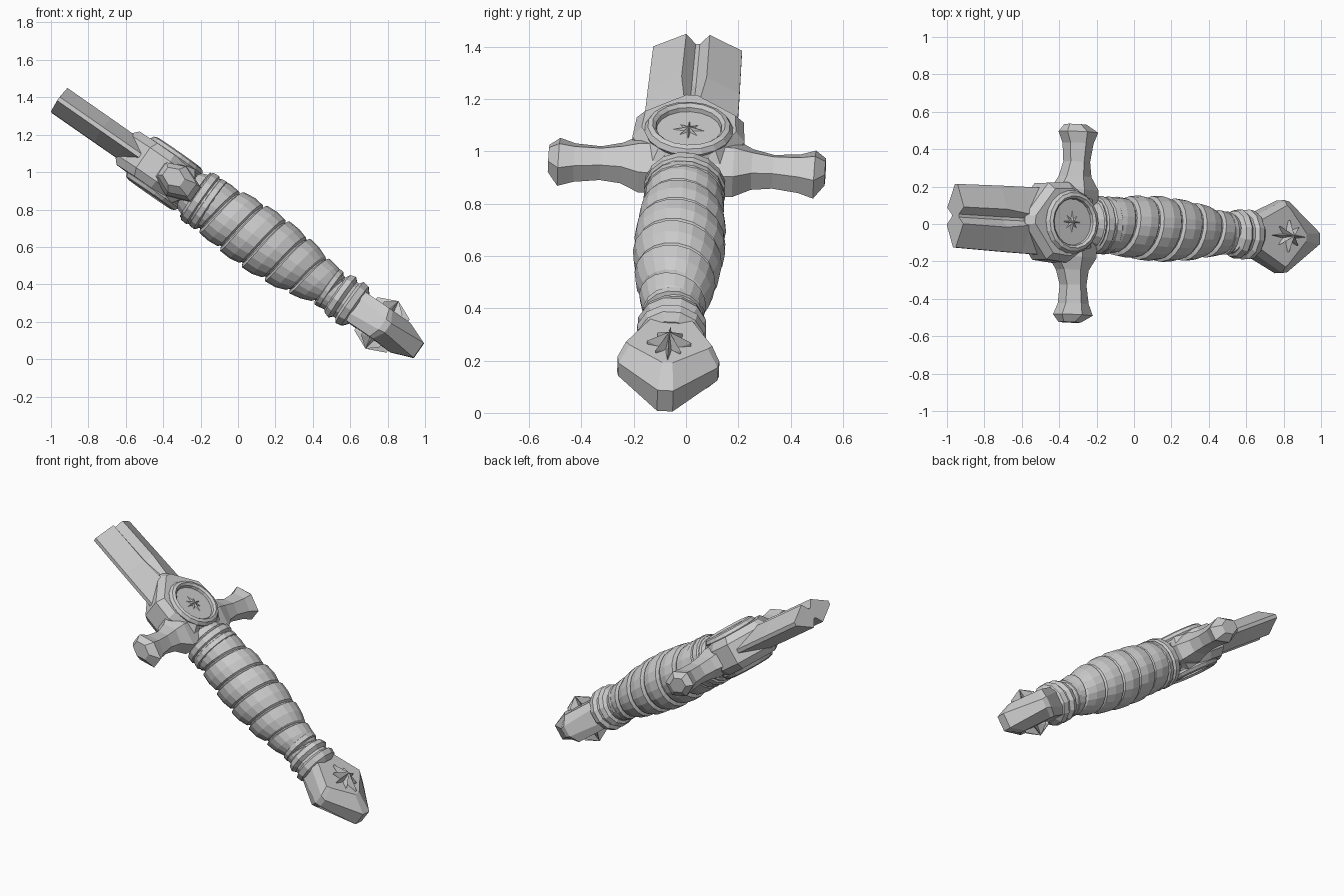
import bpy, bmesh, math
from mathutils import Vector, Matrix

if "Cube" in bpy.data.objects:
    bpy.data.objects.remove(bpy.data.objects["Cube"])

# Dagger frame: t = along axis towards blade, v = across guard, h = thickness
U = Vector((-.819, .053, .570)).normalized()
V = Vector((-.03, -1, .05))
V = (V - U * V.dot(U)).normalized()
W = U.cross(V)
FRAME = Matrix.Translation((-.394, .008, .993)) @ Matrix((U, V, W)).transposed().to_4x4()


def finish(name, bm):
    bmesh.ops.remove_doubles(bm, verts=bm.verts, dist=1e-4)
    bmesh.ops.recalc_face_normals(bm, faces=bm.faces)
    me = bpy.data.meshes.new(name)
    bm.to_mesh(me)
    bm.free()
    ob = bpy.data.objects.new(name, me)
    ob.matrix_world = FRAME
    bpy.context.collection.objects.link(ob)
    return ob


def loft(name, loops):
    """Skin a stack of closed loops and cap both ends."""
    bm = bmesh.new()
    rings = [[bm.verts.new(p) for p in lp] for lp in loops]
    n = len(rings[0])
    for a, b in zip(rings, rings[1:]):
        for i in range(n):
            j = (i + 1) % n
            bm.faces.new((a[i], a[j], b[j], b[i]))
    bm.faces.new(rings[0])
    bm.faces.new(rings[-1])
    return finish(name, bm)


def circle(r, n, phase=0):
    return [(r * math.cos(2 * math.pi * (i + phase) / n),
             r * math.sin(2 * math.pi * (i + phase) / n)) for i in range(n)]


def ring_on_grip(name, profile, n=16):
    return loft(name, [[(t, a, b) for a, b in circle(r, n, .5)] for t, r in profile])


def star(name, t, r, rv, base, tip, peak, side):
    """Eight pointed ridged star, with long points along the axis."""
    bm = bmesh.new()
    outer, under = [], []
    for i in range(16):
        a = math.pi * i / 8
        k = .36 if i % 2 else (1 if i % 4 == 0 else .8)
        p = (t + r * k * math.cos(a), rv * k * math.sin(a))
        outer.append(bm.verts.new((*p, side * (base + .008 if i % 2 else tip))))
        under.append(bm.verts.new((*p, side * base)))
    top = bm.verts.new((t, 0, side * peak))
    for i in range(16):
        j = (i + 1) % 16
        bm.faces.new((top, outer[i], outer[j]))
        bm.faces.new((outer[i], under[i], under[j], outer[j]))
    bm.faces.new(under)
    return finish(name, bm)


# Blade stub: two ridges with a central groove that narrows at the guard
def blade_section(t, w, ridge, hh, groove):
    q = [(w, .012), (ridge, hh), (.008, groove)]
    top = q + [(-v, h) for v, h in reversed(q)]
    return [(t, v, h) for v, h in top] + [(t, v, -h) for v, h in reversed(top)]


loft("blade", [blade_section(.0, .18, .02, .08, .078),
               blade_section(.25, .178, .03, .078, .06),
               blade_section(.40, .176, .048, .078, .035),
               blade_section(.685, .17, .045, .078, .033)])

# Arrow-shaped collar holding the blade
half = [(.275, .025), (.13, .205), (.0, .215), (-.16, .13)]


def collar_loop(scale, h):
    pts = half + [(t, -v) for t, v in reversed(half)]
    return [(.03 + (t - .03) * scale, v * scale, h) for t, v in pts]


loft("guard_collar", [collar_loop(.84, -.108), collar_loop(1, -.065),
                      collar_loop(1, .065), collar_loop(.84, .108)])

# Cross guard with waisted arms and flared tips
arm = [(.53, -.08, .055, .05), (.49, -.1, .1, .085), (.43, -.1, .075, .075),
       (.33, -.095, .063, .07), (.25, -.087, .08, .078), (.18, -.085, .125, .095)]


def arm_loop(v, tc, tw, hh):
    return [(tc + tw, v, .5 * hh), (tc, v, hh), (tc - tw, v, .5 * hh),
            (tc - tw, v, -.5 * hh), (tc, v, -hh), (tc + tw, v, -.5 * hh)]


loft("cross_guard", [arm_loop(*a) for a in arm]
     + [arm_loop(-v, *rest) for v, *rest in reversed(arm)])

# Medallions, stars inside them and stars on the pommel, on both faces
rim = [(.15, .03), (.165, .06), (.172, .085), (.165, .098), (.17, .11), (.158, .13),
       (.14, .137), (.127, .125), (.12, .09), (.02, .086)]
for side, label in ((1, "upper"), (-1, "lower")):
    loft(label + "_medallion", [[(a, b, side * h) for a, b in circle(r, 18)] for r, h in rim])
    star(label + "_medallion_star", 0, .10, .10, .08, .097, .125, side)
    star(label + "_pommel_star", -1.42, .105, .085, .08, .108, .155, side)

# Grip: strap wound in a helix, each turn a shallow overlapping step
GRIP = [(-.20, .135), (-.36, .148), (-.50, .163), (-.66, .168), (-.85, .15),
        (-1.0, .12), (-1.10, .10), (-1.2, .095)]


def grip_radius(t):
    for (t0, r0), (t1, r1) in zip(GRIP, GRIP[1:]):
        if t >= t1:
            return r0 + (r1 - r0) * (t0 - t) / (t0 - t1)
    return GRIP[-1][1]


def wound_grip(n=20, pitch=.145):
    loops = []
    for turn in range(-1, 8):
        for f, d in ((0, -.014), (.06, .008), (.5, .009), (.88, -.002), (.95, -.014)):
            loop = []
            for i in range(n + 1):
                t = -.22 - pitch * (turn + f + i / n)
                t = max(-1.2, min(-.2, t))
                a = 2 * math.pi * i / n
                r = grip_radius(t) + d
                loop.append((t, r * math.cos(a), r * math.sin(a)))
            loops.append(loop)
    bm = bmesh.new()
    vs = [[bm.verts.new(p) for p in lp] for lp in loops]
    for a, b in zip(vs, vs[1:]):
        for i in range(n):
            if min(a[i].co.x, a[i + 1].co.x) > -1.1999 and max(b[i].co.x, b[i + 1].co.x) < -.2001:
                bm.faces.new((a[i], a[i + 1], b[i + 1], b[i]))
    bmesh.ops.delete(bm, geom=[v for v in bm.verts if not v.link_faces], context='VERTS')
    return finish("wrapped_grip", bm)


wound_grip()

# Collars at both ends of the grip
ring_on_grip("grip_upper_ring", [(-.15, .11), (-.2, .13), (-.215, .155), (-.25, .158), (-.265, .14)])
ring_on_grip("grip_second_ring", [(-.255, .13), (-.27, .153), (-.30, .157), (-.315, .14)])
ring_on_grip("grip_thin_ring", [(-1.055, .09), (-1.065, .118), (-1.09, .116), (-1.10, .09)])
ring_on_grip("grip_lower_ring", [(-1.11, .09), (-1.13, .125), (-1.16, .135), (-1.18, .115),
                                 (-1.195, .115), (-1.21, .137), (-1.245, .13), (-1.27, .10)], 12)

# Kite-shaped pommel with bevelled faces
mid = [(-1.24, .105, .05), (-1.43, .195, .035), (-1.465, .19, .03), (-1.66, .03, .048)]
face = [(-1.24, .075, .092), (-1.41, .165, .092), (-1.43, .15, .092), (-1.54, .02, .095)]


def kite(pts, s):
    return [(t, v, s * h) for t, v, h in pts] + [(t, -v, s * h) for t, v, h in reversed(pts)]


loft("pommel", [kite(face, -1), kite(mid, -1), kite(mid, 1), kite(face, 1)])
